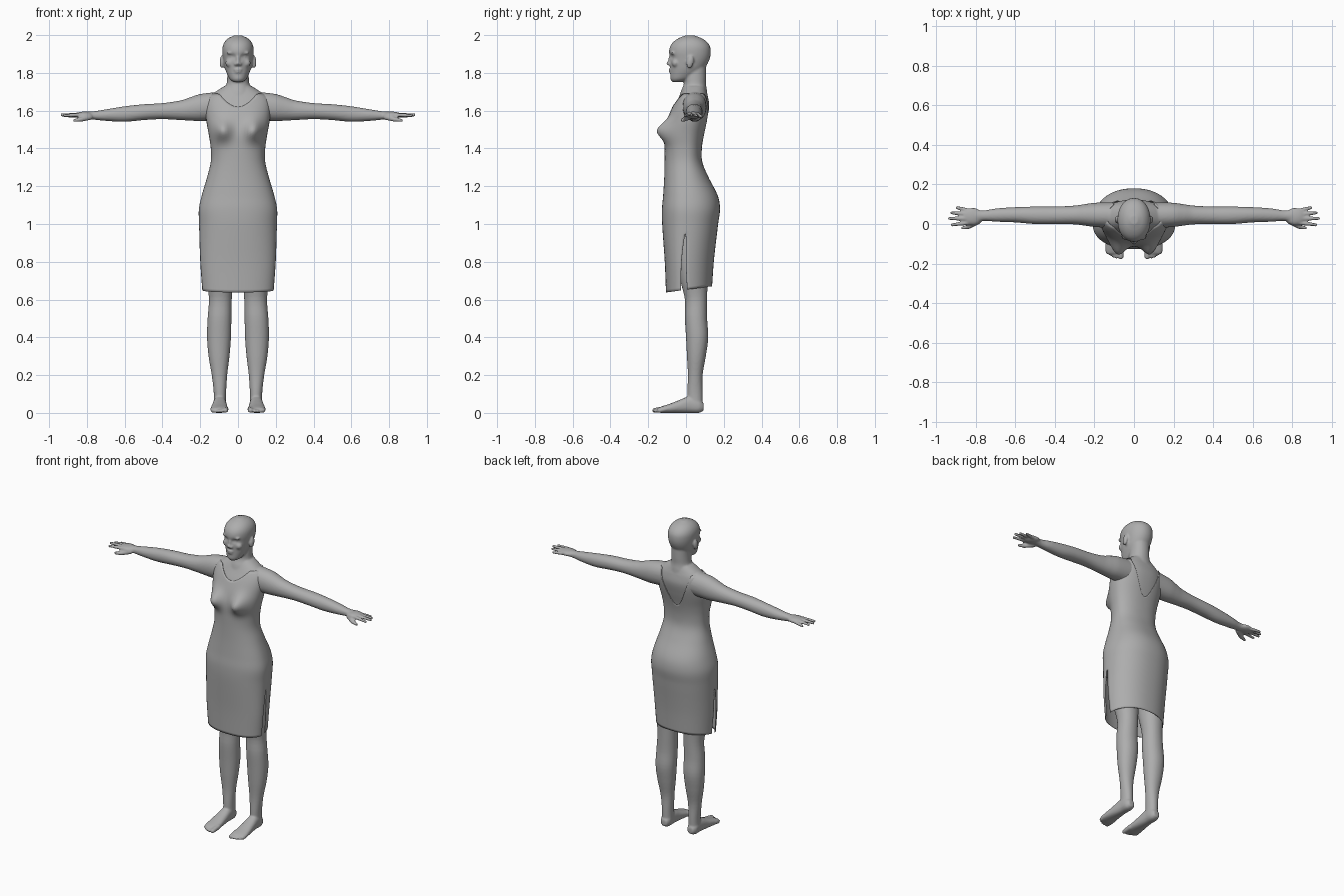
import bpy, bmesh, math
from mathutils import Matrix, Vector

if "Cube" in bpy.data.objects:
    bpy.data.objects.remove(bpy.data.objects["Cube"])

grey = bpy.data.materials.new("plain grey")
grey.diffuse_color = (0.42, 0.42, 0.42, 1)
grey.use_nodes = True
grey.node_tree.nodes["Principled BSDF"].inputs["Base Color"].default_value = grey.diffuse_color


def sample(table, k):
    """Smooth interpolation of table rows keyed by their first column."""
    i = max(j for j in range(len(table) - 1) if j == 0 or table[j][0] <= k)
    a, b = table[i], table[i + 1]
    p, q = table[max(i - 1, 0)], table[min(i + 2, len(table) - 1)]
    h = b[0] - a[0]
    u = (k - a[0]) / h
    out = []
    for c in range(1, len(a)):
        m0 = (b[c] - p[c]) / (b[0] - p[0]) * h
        m1 = (q[c] - a[c]) / (q[0] - a[0]) * h
        out.append((2*u**3 - 3*u*u + 1) * a[c] + (u**3 - 2*u*u + u) * m0
                   + (3*u*u - 2*u**3) * b[c] + (u**3 - u*u) * m1)
    return out


def spow(v, e):
    return math.copysign(abs(v) ** e, v)


def skin(bm, rows, closed=True, caps=True):
    """Bridge rows of points; optionally cap both ends."""
    vs = [[bm.verts.new(p) for p in row] for row in rows]
    n = len(vs[0])
    for r, s in zip(vs, vs[1:]):
        for i in range(n if closed else n - 1):
            j = (i + 1) % n
            bm.faces.new((r[i], r[j], s[j], s[i]))
    if caps:
        bm.faces.new(vs[0])
        bm.faces.new(vs[-1])
    return [v for row in vs for v in row]


def loft(bm, table, axis, n=32, rings=40, e=0.95):
    """Rows: position on axis, then low/high bounds in the two other axes."""
    rows = []
    for r in range(rings + 1):
        k = table[0][0] + (table[-1][0] - table[0][0]) * r / rings
        a0, a1, b0, b1 = sample(table, k)
        row = []
        for i in range(n):
            t = 2 * math.pi * i / n
            p = [(a0 + a1) / 2 + (a1 - a0) / 2 * spow(math.cos(t), e),
                 (b0 + b1) / 2 + (b1 - b0) / 2 * spow(math.sin(t), e)]
            p.insert(axis, k)
            row.append(p)
        rows.append(row)
    return skin(bm, rows)


def ball(bm, c, r, tilt=0):
    m = Matrix.Translation(c) @ Matrix.Rotation(tilt, 4, 'X') @ Matrix.Diagonal((*r, 1))
    bmesh.ops.create_uvsphere(bm, u_segments=20, v_segments=12, radius=1, matrix=m)


def digit(bm, p, q, r1, r2):
    """Tapered finger or toe with round ends."""
    p, q = Vector(p), Vector(q)
    d = q - p
    m = Matrix.Translation((p + q) / 2) @ d.to_track_quat('Z', 'Y').to_matrix().to_4x4()
    bmesh.ops.create_cone(bm, cap_ends=True, segments=14, radius1=r1, radius2=r2,
                          depth=d.length, matrix=m)
    ball(bm, p, (r1,) * 3)
    ball(bm, q, (r2,) * 3)


def finish(bm, name):
    bmesh.ops.recalc_face_normals(bm, faces=bm.faces)
    for f in bm.faces:
        f.smooth = True
    me = bpy.data.meshes.new(name)
    bm.to_mesh(me)
    bm.free()
    me.materials.append(grey)
    ob = bpy.data.objects.new(name, me)
    bpy.context.collection.objects.link(ob)
    return ob


# Torso profile: z, half width, front y, back y, y of widest point
TORSO = [(.652, .19, -.106, .138, -.015), (.8, .2, -.112, .148, -.015),
         (1.0, .206, -.126, .17, 0), (1.08, .207, -.127, .18, 0),
         (1.15, .192, -.121, .168, 0), (1.25, .163, -.115, .118, 0),
         (1.33, .144, -.113, .086, 0), (1.4, .144, -.113, .084, 0),
         (1.47, .154, -.112, .095, 0), (1.55, .168, -.098, .116, .01),
         (1.62, .172, -.072, .13, .02), (1.67, .16, -.045, .124, .03),
         (1.7, .125, -.03, .116, .04), (1.73, .08, -.015, .108, .045)]


def torso_point(z, a, off=0):
    rx, yf, yb, cy = sample(TORSO, z)
    x = (rx + off) * spow(math.cos(a), .9)
    s = spow(math.sin(a), .9)
    y = cy + (s * (yb + off - cy) if s > 0 else -s * (yf - off - cy))
    if s < 0:  # bust
        y -= .058 * math.exp(-((abs(x) - .083) / .045) ** 2 - ((z - 1.495) / .052) ** 2)
    w = min(1, max(0, (.95 - z) / .3))  # sloping hem
    return (x, y, z + .135 * y * w)


# ---- Body, one side first ----
bm = bmesh.new()
# arm
loft(bm, [(.10, -.02, .11, 1.55, 1.70), (.20, -.015, .107, 1.545, 1.688),
          (.25, -.008, .1, 1.547, 1.672), (.3, -.002, .093, 1.55, 1.655),
          (.4, 0, .088, 1.555, 1.64), (.5, 0, .088, 1.55, 1.634),
          (.6, .008, .085, 1.541, 1.623), (.7, .012, .078, 1.546, 1.607),
          (.76, .016, .068, 1.552, 1.597), (.8, .01, .072, 1.557, 1.595)], 0)
# hand
ball(bm, (.815, .038, 1.576), (.052, .044, .019))
for p, q in [((.84, .005, 1.577), (.918, -.004, 1.574)), ((.845, .028, 1.58), (.933, .028, 1.577)),
             ((.84, .05, 1.578), (.921, .056, 1.574)), ((.83, .068, 1.573), (.893, .083, 1.569))]:
    digit(bm, p, q, .0105, .0085)
digit(bm, (.785, .015, 1.565), (.83, -.012, 1.553), .015, .012)
digit(bm, (.83, -.012, 1.553), (.865, -.02, 1.549), .012, .009)
# leg
loft(bm, [(.03, .062, .128, .01, .088), (.1, .063, .128, .007, .088),
          (.2, .057, .139, .01, .088), (.3, .045, .156, .005, .105),
          (.4, .037, .164, 0, .118), (.5, .035, .161, -.006, .112),
          (.6, .033, .154, -.006, .112), (.7, .024, .164, -.03, .115),
          (.85, .013, .173, -.06, .125), (1.0, .004, .176, -.08, .13)], 2)
# foot and toes
loft(bm, [(-.15, .06, .141, .003, .026), (-.13, .055, .145, 0, .034),
          (-.09, .054, .144, 0, .047), (-.04, .058, .138, 0, .066),
          (.02, .062, .131, 0, .088), (.07, .064, .128, 0, .075),
          (.094, .075, .115, .012, .05)], 1, rings=24, e=.85)
for x, y, r in [(.066, -.166, .0135), (.088, -.166, .0095), (.105, -.16, .009),
                (.121, -.15, .009), (.135, -.14, .009)]:
    digit(bm, (x, -.11, .02), (x, y, r), r + .003, r)
# ear, brow, eye, cheek
ball(bm, (.086, .022, 1.857), (.011, .019, .034), math.radians(-12))
ball(bm, (.034, -.07, 1.906), (.028, .012, .008))
ball(bm, (.032, -.058, 1.886), (.015, .013, .011))
ball(bm, (.043, -.055, 1.852), (.024, .02, .022))
ball(bm, (.011, -.086, 1.846), (.009, .011, .008))
# mirror to the other side
dup = bmesh.ops.duplicate(bm, geom=bm.verts[:] + bm.edges[:] + bm.faces[:])["geom"]
for v in dup:
    if isinstance(v, bmesh.types.BMVert):
        v.co.x = -v.co.x
# torso
ring = [2 * math.pi * i / 64 for i in range(64)]
skin(bm, [[torso_point(.95 + .78 * r / 60, a, -.007) for a in ring] for r in range(61)])
# neck
loft(bm, [(z, -w, w, f, b) for z, w, f, b in
          [(1.62, .1, -.05, .118), (1.7, .076, -.028, .112), (1.74, .061, -.012, .106),
           (1.78, .057, -.012, .107), (1.83, .055, 0, .107)]], 2)
# head with eye sockets pressed in
head = loft(bm, [(z, -w, w, f, b) for z, w, f, b in
                 [(1.752, .024, -.072, -.02), (1.765, .042, -.081, .02), (1.79, .056, -.083, .06),
                  (1.82, .068, -.083, .095), (1.85, .075, -.085, .115), (1.88, .08, -.086, .127),
                  (1.91, .083, -.09, .131), (1.94, .081, -.084, .127), (1.965, .07, -.066, .11),
                  (1.985, .049, -.036, .08), (1.999, .018, 0, .04)]], 2, n=56)
for v in head:
    if v.co.y < 0:
        v.co.y += .014 * math.exp(-((abs(v.co.x) - .032) / .017) ** 2 - ((v.co.z - 1.886) / .013) ** 2)
# nose, lips, chin
ball(bm, (0, -.083, 1.874), (.009, .011, .03), math.radians(-12))
ball(bm, (0, -.09, 1.851), (.012, .014, .011))
ball(bm, (0, -.081, 1.817), (.022, .011, .006))
ball(bm, (0, -.08, 1.805), (.019, .011, .006))
ball(bm, (0, -.07, 1.772), (.02, .014, .014))
body = finish(bm, "body")
rm = body.modifiers.new("blend", 'REMESH')
rm.mode = 'VOXEL'
rm.voxel_size = .006
rm.use_smooth_shade = True
sm = body.modifiers.new("soften", 'SMOOTH')
sm.factor = .5
sm.iterations = 3

# ---- Dress ----
bm = bmesh.new()


def neckline(a):
    w = min(1, abs(math.cos(a)) / .75)
    w = w * w * (3 - 2 * w)
    return 1.47 + .22 * w if math.sin(a) > 0 else 1.62 + .07 * w


# bodice with scooped back
skin(bm, [[torso_point(.95 + (neckline(a) - .95) * r / 50, a) for a in ring]
          for r in range(51)], caps=False)
# front and back skirt panels with side slits
for start in (0, math.pi):
    rows = []
    for r in range(21):
        t = r / 20
        g = .11 * t ** .7
        rows.append([torso_point(.95 - .298 * t, start + g + (math.pi - 2 * g) * i / 32)
                     for i in range(33)])
    skin(bm, rows, closed=False, caps=False)
bmesh.ops.remove_doubles(bm, verts=bm.verts, dist=1e-4)
dress = finish(bm, "dress")
so = dress.modifiers.new("cloth", 'SOLIDIFY')
so.thickness = .003
so.offset = -1
